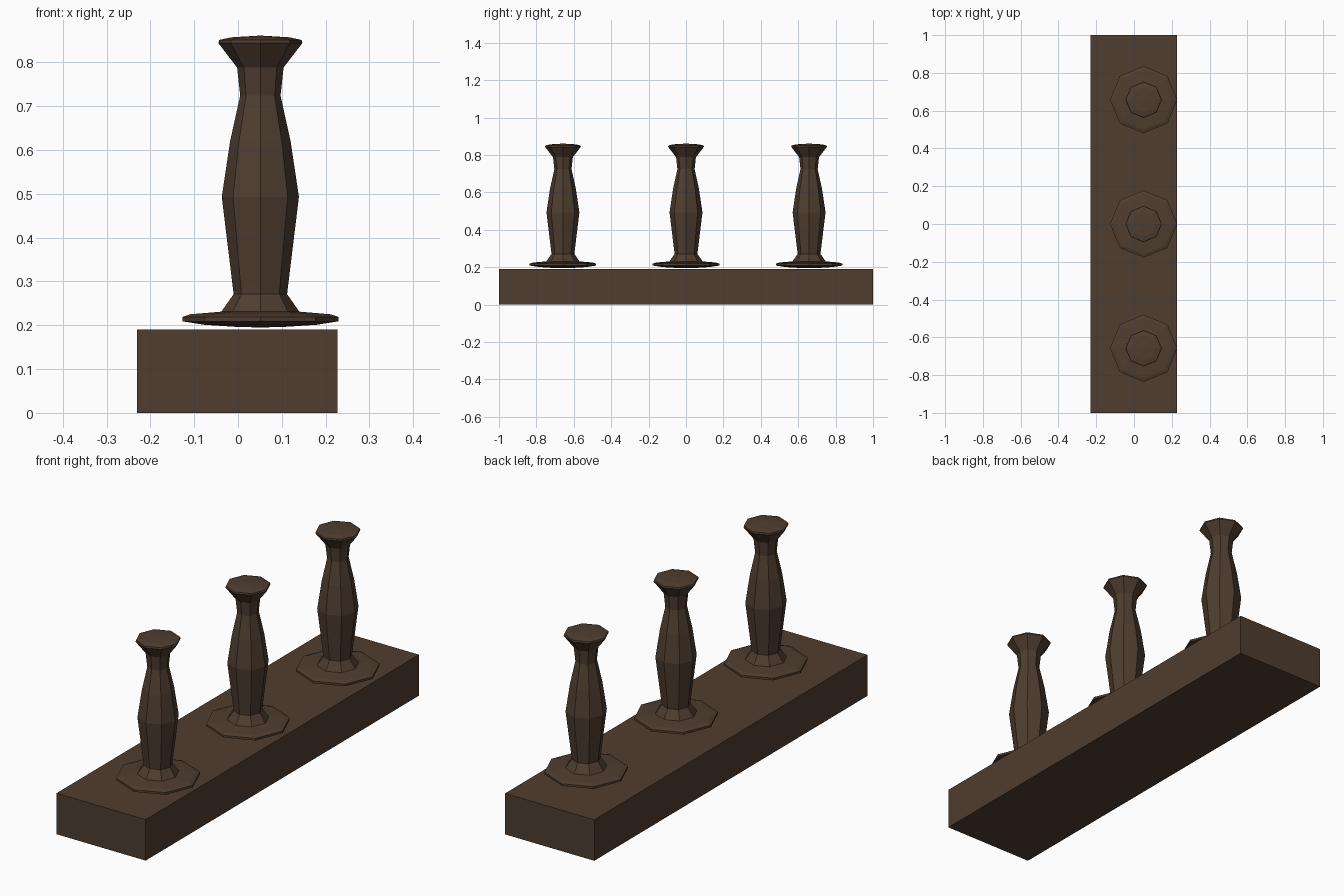
import bpy, bmesh, math

if "Cube" in bpy.data.objects:
    bpy.data.objects.remove(bpy.data.objects["Cube"])

SIDES = 8
wood = bpy.data.materials.new("dark brown wood")
wood.diffuse_color = (0.078, 0.047, 0.029, 1)
wood.use_nodes = True
wood.node_tree.nodes["Principled BSDF"].inputs["Base Color"].default_value = wood.diffuse_color


def finish(bm, name):
    bmesh.ops.recalc_face_normals(bm, faces=bm.faces)
    mesh = bpy.data.meshes.new(name)
    bm.to_mesh(mesh)
    bm.free()
    mesh.materials.append(wood)
    obj = bpy.data.objects.new(name, mesh)
    bpy.context.collection.objects.link(obj)
    return obj


def box(name, x0, x1, y0, y1, z0, z1):
    bm = bmesh.new()
    bmesh.ops.create_cube(bm, size=1)
    for v in bm.verts:
        v.co.x = x0 if v.co.x < 0 else x1
        v.co.y = y0 if v.co.y < 0 else y1
        v.co.z = z0 if v.co.z < 0 else z1
    return finish(bm, name)


def turned(name, profile, bottom_z, top_z):
    """Eight-sided lathe of (radius, z) rings, closed by shallow cones."""
    bm = bmesh.new()
    rings = []
    for r, z in profile:
        angles = [2 * math.pi * i / SIDES for i in range(SIDES)]
        rings.append([bm.verts.new((r * math.cos(a), r * math.sin(a), z)) for a in angles])
    low = bm.verts.new((0, 0, bottom_z))
    high = bm.verts.new((0, 0, top_z))
    for i in range(SIDES):
        j = (i + 1) % SIDES
        for a, b in zip(rings, rings[1:]):
            bm.faces.new((a[i], a[j], b[j], b[i]))
        bm.faces.new((low, rings[0][j], rings[0][i]))
        bm.faces.new((high, rings[-1][i], rings[-1][j]))
    return finish(bm, name)


# Long rail under the posts
box("base_rail", -0.23, 0.227, -1, 1, 0, 0.19)

# Turned post: flared foot disc, collar, bulging shaft, neck and domed cap
post_profile = [
    (0.05, 0.196), (0.128, 0.201), (0.178, 0.209), (0.178, 0.219),
    (0.160, 0.225), (0.089, 0.231), (0.061, 0.271), (0.088, 0.493),
    (0.069, 0.62), (0.046, 0.724), (0.053, 0.788), (0.096, 0.844),
    (0.094, 0.851), (0.066, 0.857),
]
first = turned("post_middle", post_profile, 0.195, 0.861)
first.location = (0.051, 0, 0)

# Matching posts on either side
for name, y in (("post_front", -0.658), ("post_back", 0.658)):
    post = bpy.data.objects.new(name, first.data)
    post.location = (0.051, y, 0)
    bpy.context.collection.objects.link(post)
